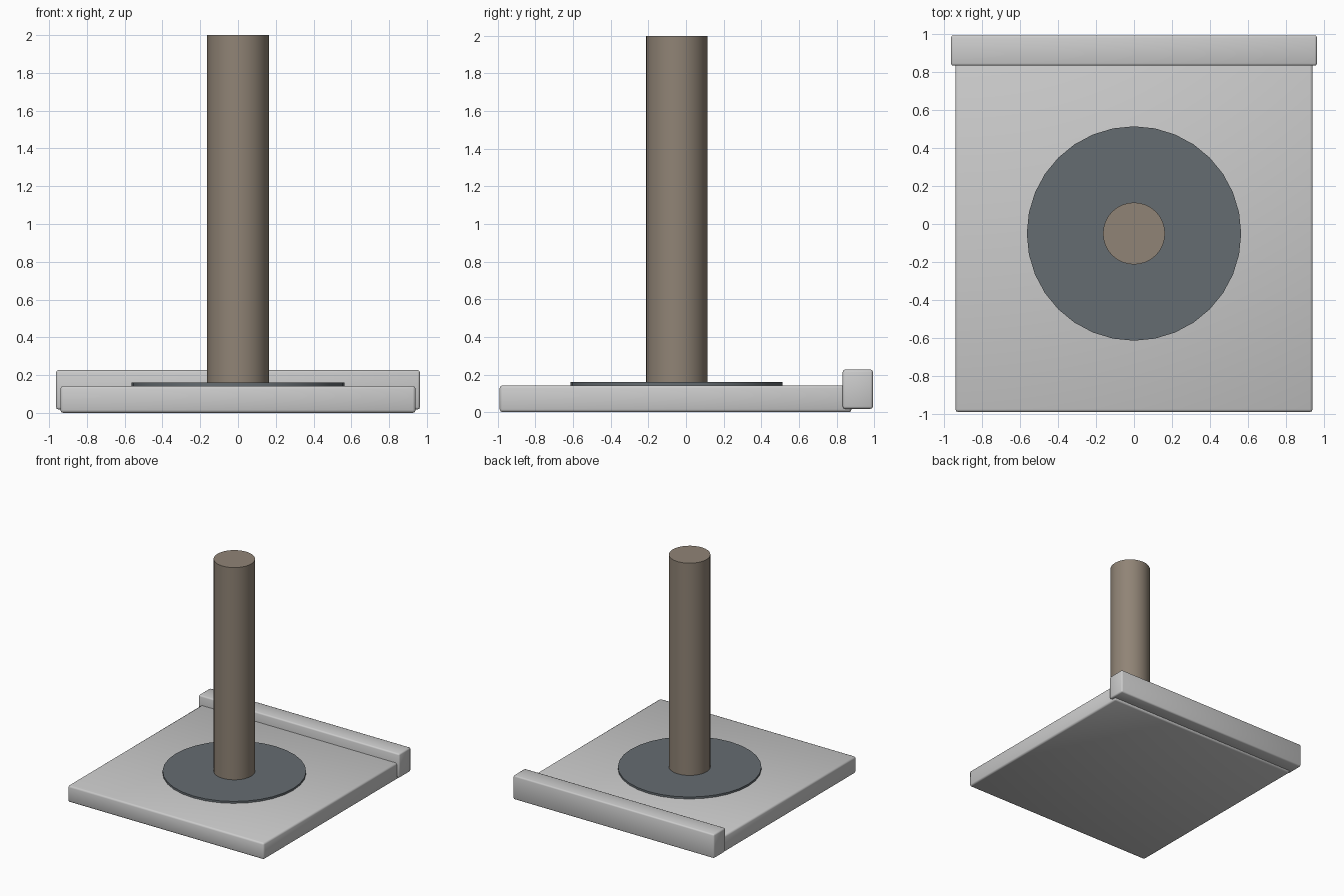
import bpy
import math

if "Cube" in bpy.data.objects:
    bpy.data.objects.remove(bpy.data.objects["Cube"])


def material(name, rgb):
    m = bpy.data.materials.new(name)
    m.diffuse_color = (*rgb, 1)
    m.use_nodes = True
    m.node_tree.nodes["Principled BSDF"].inputs["Base Color"].default_value = m.diffuse_color
    return m


def slab(name, lo, hi, bevel):
    centre = [(a + b) / 2 for a, b in zip(lo, hi)]
    bpy.ops.mesh.primitive_cube_add(size=1, location=centre)
    ob = bpy.context.object
    ob.name = name
    ob.scale = [b - a for a, b in zip(lo, hi)]
    bpy.ops.object.transform_apply(location=False, rotation=False, scale=True)
    mod = ob.modifiers.new("bevel", 'BEVEL')
    mod.width = bevel
    mod.segments = 2
    bpy.ops.object.shade_smooth()
    return ob


def disc(name, radius, z0, z1, sides, mat):
    bpy.ops.mesh.primitive_cylinder_add(vertices=sides, radius=radius, depth=z1 - z0,
                                        location=(0, -0.05, (z0 + z1) / 2))
    ob = bpy.context.object
    ob.name = name
    ob.data.materials.append(mat)
    bpy.ops.object.shade_smooth_by_angle(angle=math.radians(30))
    return ob


# Floor slab and raised rear curb
slab("base_slab", (-0.94, -0.99, 0.0), (0.94, 0.88, 0.143), 0.015)
slab("rear_curb", (-0.963, 0.833, 0.018), (0.963, 0.993, 0.226), 0.012)

# Thin round plate and upright post
disc("round_plate", 0.564, 0.13, 0.16, 32, material("slate", (0.13, 0.15, 0.165)))
disc("post", 0.163, 0.15, 2.0, 32, material("tan", (0.28, 0.23, 0.18)))
